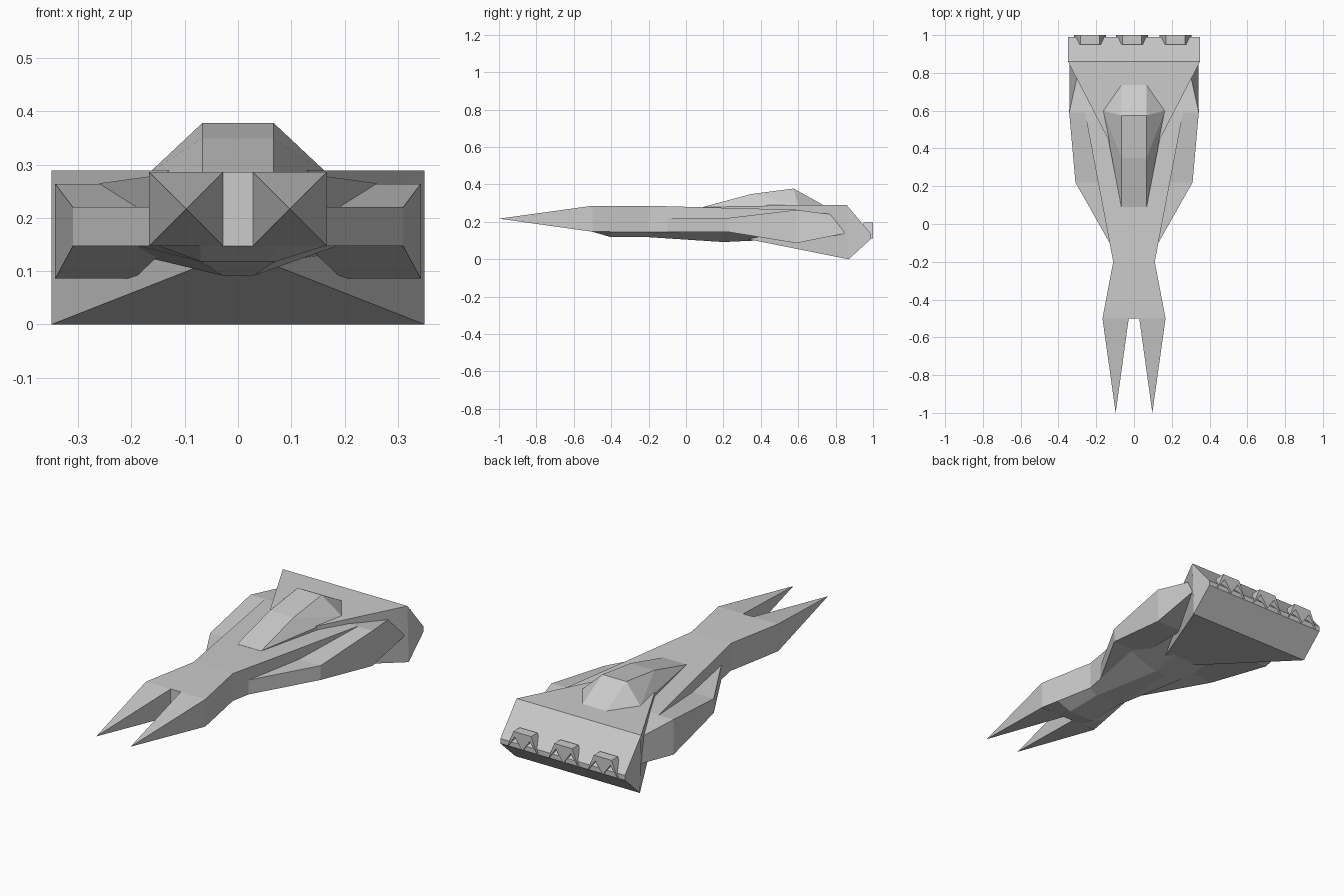
import bpy, bmesh

if "Cube" in bpy.data.objects:
    bpy.data.objects.remove(bpy.data.objects["Cube"])


def finish(name, bm, mirror=False):
    bmesh.ops.recalc_face_normals(bm, faces=bm.faces[:])
    me = bpy.data.meshes.new(name)
    bm.to_mesh(me)
    bm.free()
    ob = bpy.data.objects.new(name, me)
    bpy.context.collection.objects.link(ob)
    if mirror:
        ob.modifiers.new("mirror", 'MIRROR')
    return ob


def loft(name, rings, mirror=False):
    """Skin a list of equal-length point rings and cap both ends."""
    bm = bmesh.new()
    vs = [[bm.verts.new(p) for p in r] for r in rings]
    n = len(vs[0])
    for a, b in zip(vs, vs[1:]):
        for i in range(n):
            j = (i + 1) % n
            bm.faces.new((a[i], a[j], b[j], b[i]))
    bm.faces.new(vs[0])
    bm.faces.new(vs[-1])
    return finish(name, bm, mirror)


def hull(name, points, mirror=False):
    """Convex solid around the points."""
    bm = bmesh.new()
    vs = [bm.verts.new(p) for p in points]
    res = bmesh.ops.convex_hull(bm, input=vs)
    inner = [v for v in res["geom_interior"] if isinstance(v, bmesh.types.BMVert)]
    bmesh.ops.delete(bm, geom=inner, context='VERTS')
    bmesh.ops.dissolve_limit(bm, angle_limit=0.01, verts=bm.verts[:], edges=bm.edges[:])
    return finish(name, bm, mirror)


# Forward fuselage: y, half width, top z, side bottom z, keel half width, keel z
sections = [
    (-0.5, 0.167, 0.286, 0.148, 0.07, 0.147),
    (-0.4, 0.148, 0.286, 0.147, 0.07, 0.118),
    (-0.2, 0.11, 0.286, 0.147, 0.07, 0.118),
    (0.2, 0.186, 0.275, 0.147, 0.03, 0.092),
    (0.59, 0.26, 0.265, 0.147, 0.08, 0.11),
    (0.82, 0.2, 0.23, 0.147, 0.08, 0.12),
]
loft("fuselage", [[(-w, y, t), (w, y, t), (w, y, b), (k, y, kz), (-k, y, kz), (-w, y, b)]
                  for y, w, t, b, k, kz in sections])

# Twin pointed nose prongs
hull("nose_prongs", [(x, -0.5, z) for x in (0.028, 0.167) for z in (0.147, 0.286)]
     + [(0.097, -1.0, 0.217)], mirror=True)

# Flaring stern wedge ending in a horizontal rear edge
hull("stern", [p for s in (-1, 1) for p in (
    (s * 0.06, 0.3, 0.289), (s * 0.06, 0.3, 0.114),
    (s * 0.35, 0.86, 0.289), (s * 0.35, 0.87, 0.0),
    (s * 0.35, 0.99, 0.135), (s * 0.35, 0.99, 0.11))])

# Side nacelles: y, inner x, outer top x, outer bottom x, top z, bottom z
pods = [
    (-0.1, 0.04, 0.129, 0.129, 0.22, 0.147),
    (0.22, 0.13, 0.31, 0.31, 0.22, 0.147),
    (0.59, 0.195, 0.343, 0.343, 0.264, 0.086),
    (0.86, 0.17, 0.283, 0.34, 0.23, 0.14),
]
loft("side_nacelles", [[(i, y, t), (ot, y, t), (ob, y, b), (i, y, b)]
                       for y, i, ot, ob, t, b in pods], mirror=True)

# Faceted cockpit canopy
canopy = [(0.067, 0.09, 0.279), (0.067, 0.35, 0.349), (0.067, 0.575, 0.378),
          (0.165, 0.6, 0.286), (0.067, 0.735, 0.289),
          (0.067, 0.09, 0.26), (0.165, 0.6, 0.26), (0.067, 0.735, 0.26)]
hull("cockpit", [(s * x, y, z) for x, y, z in canopy for s in (-1, 1)])

# Three braced engine exhausts along the rear edge
brace = [(-0.085, 0.11), (-0.05, 0.197), (0.05, 0.197), (0.085, 0.11),
         (0.042, 0.17), (0.0, 0.11), (-0.042, 0.17)]
for n, cx in enumerate((-0.232, -0.01, 0.22)):
    loft(f"exhaust_{n + 1}", [[(cx + x, y, z) for x, z in brace] for y in (0.95, 1.0)])
